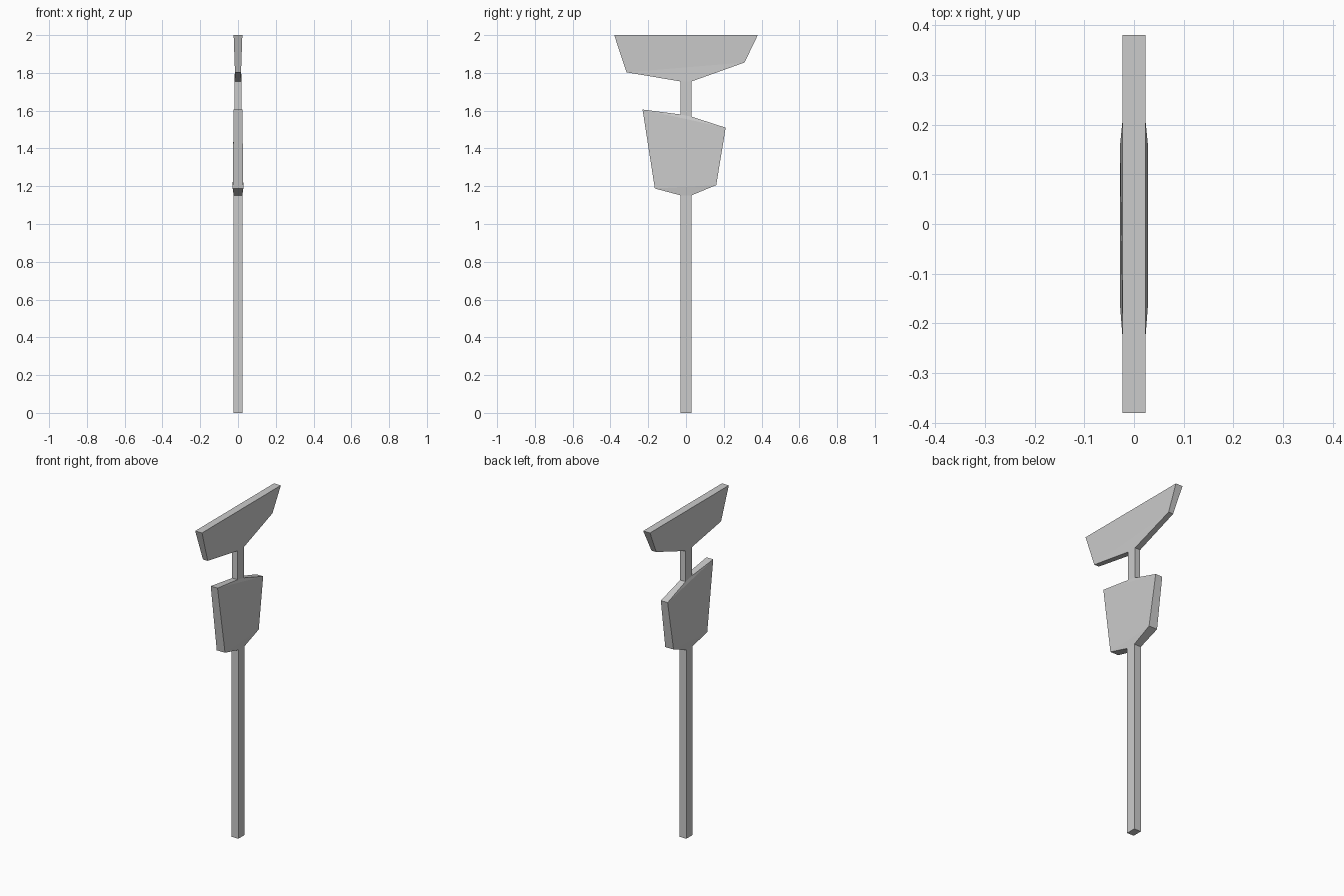
import bpy, bmesh

if "Cube" in bpy.data.objects:
    bpy.data.objects.remove(bpy.data.objects["Cube"])

# Each ring: (left y, left z, right y, right z, left half thickness, right half thickness)
P = 0.03
BASE = (-P, 0, P, 0, 0.023, 0.023)
POLE_TOP = (-P, 1.152, P, 1.152, 0.023, 0.023)
LOW_BOTTOM = (-0.165, 1.188, 0.16, 1.206, 0.028, 0.028)
LOW_TOP = (-0.23, 1.606, 0.21, 1.51, 0.023, 0.023)
NECK_BOTTOM = (-P, 1.58, P, 1.568, 0.018, 0.018)
NECK_TOP = (-P, 1.755, P, 1.755, 0.018, 0.018)
UP_BOTTOM = (-0.315, 1.803, 0.31, 1.855, 0.016, 0.016)
UP_TOP = (-0.38, 2.0, 0.38, 2.0, 0.023, 0.023)


def loft(name, rings, cap_start=False, cap_end=False):
    """Skin a stack of four-cornered rings, closing only the exposed ends."""
    bm = bmesh.new()
    loops = []
    for yl, zl, yr, zr, tl, tr in rings:
        corners = [(-tl, yl, zl), (tl, yl, zl), (tr, yr, zr), (-tr, yr, zr)]
        loops.append([bm.verts.new(c) for c in corners])
    for a, b in zip(loops, loops[1:]):
        for i in range(4):
            j = (i + 1) % 4
            bm.faces.new((a[i], a[j], b[j], b[i]))
    if cap_start:
        bm.faces.new(loops[0][::-1])
    if cap_end:
        bm.faces.new(loops[-1])
    mesh = bpy.data.meshes.new(name)
    bm.to_mesh(mesh)
    bm.free()
    obj = bpy.data.objects.new(name, mesh)
    bpy.context.collection.objects.link(obj)
    return obj


# Post, two flared boards and the neck between them; the parts share their joint rings
loft("post", [BASE, POLE_TOP], cap_start=True)
loft("lower_board", [POLE_TOP, LOW_BOTTOM, LOW_TOP, NECK_BOTTOM])
loft("neck", [NECK_BOTTOM, NECK_TOP])
loft("upper_board", [NECK_TOP, UP_BOTTOM, UP_TOP], cap_end=True)
